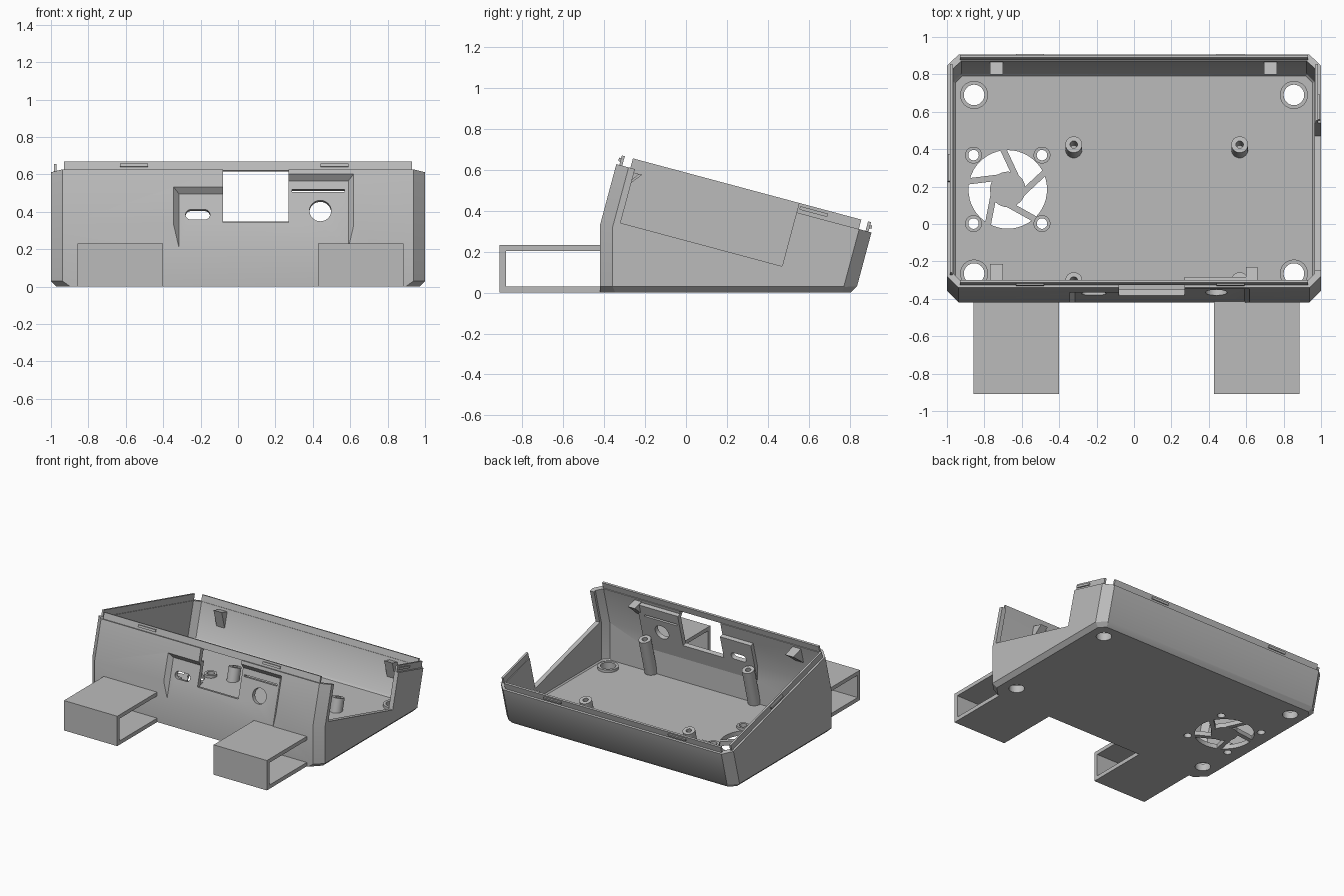
import bpy, bmesh, math
from mathutils import Matrix, Vector

cube = bpy.data.objects.get("Cube")
if cube:
    bpy.data.objects.remove(cube)

GREY = (0.5, 0.5, 0.5, 1)
mat = bpy.data.materials.new("grey plastic")
mat.use_nodes = True
mat.diffuse_color = GREY
mat.node_tree.nodes["Principled BSDF"].inputs["Base Color"].default_value = GREY

# Tilted frame: x, u runs back along the lid, n points out of the lid
TILT = Matrix.Rotation(math.radians(-15), 4, 'X')
FLAT = Matrix.Identity(4)
U = TILT @ Vector((0, 1, 0))
N = TILT @ Vector((0, 0, 1))
X, Y, Z = Vector((1, 0, 0)), Vector((0, 1, 0)), Vector((0, 0, 1))


def finish(name, bm, frame=FLAT):
    bm.transform(frame)
    bmesh.ops.recalc_face_normals(bm, faces=bm.faces)
    me = bpy.data.meshes.new(name)
    bm.to_mesh(me)
    bm.free()
    me.materials.append(mat)
    ob = bpy.data.objects.new(name, me)
    bpy.context.collection.objects.link(ob)
    return ob


def slice_off(bm, normal, dist):
    """Keep the part of a closed solid where normal . p <= dist."""
    geom = bm.verts[:] + bm.edges[:] + bm.faces[:]
    cut = bmesh.ops.bisect_plane(bm, geom=geom, plane_co=normal * dist,
                                 plane_no=normal, clear_outer=True)["geom_cut"]
    edges = [e for e in cut if isinstance(e, bmesh.types.BMEdge)]
    if edges:
        bmesh.ops.edgeloop_fill(bm, edges=edges)


def convex(name, planes):
    bm = bmesh.new()
    bmesh.ops.create_cube(bm, size=6)
    for normal, dist in planes:
        slice_off(bm, normal, dist)
    return finish(name, bm)


def box(name, x, y, z, frame=FLAT):
    bm = bmesh.new()
    bmesh.ops.create_cube(bm, size=1)
    for v in bm.verts:
        v.co = [r[0] if c < 0 else r[1] for c, r in zip(v.co, (x, y, z))]
    return finish(name, bm, frame)


def cylinder(name, r, lo, hi, frame, sides=32, planes=()):
    bm = bmesh.new()
    bmesh.ops.create_cone(bm, cap_ends=True, segments=sides, radius1=r, radius2=r, depth=hi - lo)
    bm.transform(frame @ Matrix.Translation((0, 0, (lo + hi) / 2)))
    for normal, dist in planes:
        slice_off(bm, normal, dist)
    return finish(name, bm)


def loft(name, ring_a, ring_b, frame):
    """Closed solid between two matching rings of points."""
    bm = bmesh.new()
    a = [bm.verts.new(p) for p in ring_a]
    b = [bm.verts.new(p) for p in ring_b]
    bm.faces.new(a)
    bm.faces.new(b)
    for i in range(len(a)):
        j = (i + 1) % len(a)
        bm.faces.new((a[i], a[j], b[j], b[i]))
    return finish(name, bm, frame)


def boolean(ob, tools, op='DIFFERENCE'):
    for t in tools:
        m = ob.modifiers.new("cut", 'BOOLEAN')
        m.operation, m.solver, m.object = op, 'EXACT', t
    bpy.context.view_layer.update()
    dg = bpy.context.evaluated_depsgraph_get()
    me = bpy.data.meshes.new_from_object(ob.evaluated_get(dg))
    ob.modifiers.clear()
    ob.data = me
    for t in tools:
        bpy.data.objects.remove(t)
    return ob


def at(x, y, z=0):
    return Matrix.Translation((x, y, z))


# Case shell: a tilted eight-sided prism cut by the ground and an upright front
FRONT, BACK, TOP, WALL, CH = -0.491, 0.799, 0.518, 0.035, 0.062


def case_planes(t, top):
    raw = [(-Z, 0), (-Y, 0.42), (-U, -FRONT), (U, BACK), (Y - Z, 0.805)]
    for s in (X, -X):
        raw += [(s, 1), (s - Z, 0.97), (s + U, 1 + BACK - CH), (s - U, 1 - FRONT - CH),
                (s - Y, 1.42 - CH), (s + Y - 1.41 * Z, 1.731), (s - Y - 1.41 * Z, 1.316)]
    return [(v.normalized(), d / v.length - t) for v, d in raw] + [(N, top)]


case = convex("case_shell", case_planes(0, TOP))
boolean(case, [convex("hollow", case_planes(WALL, 1))])


# Connector panel recessed in the front wall, with thicker material behind it
def panel_ring(u, grow, low):
    l, r, step, lo_top, hi_top = -0.315 - grow, 0.59 + grow, 0.27 - grow, 0.39 + grow, 0.463 + grow
    return [(l, u, low), (r, u, low), (r, u, hi_top), (step, u, hi_top),
            (step, u, lo_top), (l, u, lo_top)]


backing = loft("panel_backing", panel_ring(-0.462, 0.03, 0.11), panel_ring(-0.425, 0.03, 0.11), TILT)
boolean(case, [backing], 'UNION')

ACROSS = TILT @ Matrix.Rotation(math.radians(90), 4, 'X')


def panel_hole(x, n, r):
    frame = TILT @ at(x, 0, n) @ Matrix.Rotation(math.radians(90), 4, 'X')
    return cylinder("panel_hole", r, 0.38, 0.6, frame)


cutters = [
    loft("recess", panel_ring(-0.52, 0.055, 0), panel_ring(-0.459, 0, 0), TILT),
    box("window", (-0.08, 0.27), (-0.6, -0.38), (0.232, 0.6), TILT),
    box("slot", (0.29, 0.57), (-0.6, -0.38), (0.402, 0.416), TILT),
    panel_hole(0.44, 0.297, 0.058),
    panel_hole(-0.252, 0.276, 0.028),
    panel_hole(-0.178, 0.276, 0.028),
    box("pill_middle", (-0.252, -0.178), (-0.6, -0.38), (0.248, 0.304), TILT),
    box("side_opening", (0.9, 1.1), (-0.397, 0.42), (0.246, 0.8), TILT),
]

# Floor holes with raised rings
FAN = (-0.675, 0.185)
floor_holes = [(sx * 0.855, y, 0.055, 0.075) for sx in (-1, 1) for y in (0.69, -0.265)]
floor_holes += [(FAN[0] + sx * 0.183, FAN[1] + sy * 0.183, 0.028, 0.045)
                for sx in (-1, 1) for sy in (-1, 1)]
for x, y, r, rim in floor_holes:
    cutters.append(cylinder("floor_hole", r, -0.1, 0.1, at(x, y)))
    ring = cylinder("floor_ring", rim, 0.03, 0.055, at(x, y))
    boolean(ring, [cylinder("bore", r, -0.1, 0.1, at(x, y))])
cutters.append(cylinder("fan_hole", 0.21, -0.1, 0.1, at(*FAN), 48))
boolean(case, cutters)

# Fan guard: hub with slanted spokes
cylinder("fan_hub", 0.095, 0, WALL, at(*FAN))
for k in range(5):
    turn = Matrix.Rotation(math.radians(115 + 72 * k), 4, 'Z')
    box("fan_spoke", (0.03, 0.203), (-0.085, -0.052), (0.001, WALL - 0.001), at(*FAN) @ turn)

# Board posts standing square to the tilted lid
for x in (-0.322, 0.565):
    for u in (-0.375, 0.377):
        frame = TILT @ at(x, u)
        post = cylinder("board_post", 0.045, -0.3, 0.235, frame, 32,
                        [(-Z, -0.02), (-Y, 0.41)])
        boolean(post, [cylinder("bore", 0.02, 0.13, 0.4, frame, 24)])

# Lip strips along the rim, with snap ridges
LIP = (0.515, 0.566)
RIDGE = (0.535, 0.552)
IN, OUT, BUMP = 0.03, 0.015, 0.005
for name, edge, s in (("front_lip", FRONT, 1), ("back_lip", BACK, -1)):
    box(name, (-0.93, 0.93), sorted((edge + s * OUT, edge + s * IN)), LIP, TILT)
    for x in (-0.555, 0.515):
        box("snap_ridge", (x - 0.075, x + 0.075),
            sorted((edge + s * BUMP, edge + s * 0.02)), RIDGE, TILT)
for name, s, start, ridge in (("right_lip", -1, -0.42, (0.09, 0.24)),
                              ("left_lip", 1, 0.42, (0.43, 0.57))):
    box(name, sorted((s * (1 - OUT), s * (1 - IN))), (start, 0.735), LIP, TILT)
    box("snap_ridge", sorted((s * (1 - BUMP), s * 0.98)), ridge, RIDGE, TILT)

# Wedge catches inside the front and back walls
for x, w, wall, reach in ((-0.735, 0.035, FRONT + 0.03, 0.105), (0.63, 0.03, FRONT + 0.03, 0.09),
                          (-0.735, 0.035, BACK - 0.03, -0.075), (0.73, 0.035, BACK - 0.03, -0.075)):
    tri = [(wall, 0.5), (wall + reach, 0.5), (wall, 0.37)]
    loft("wedge_catch", [(x - w, *p) for p in tri], [(x + w, *p) for p in tri], TILT)

# Square tube feet in front, open at the sides
for x in ((-0.858, -0.4), (0.428, 0.885)):
    foot = box("front_foot", x, (-0.91, -0.415), (0, 0.232))
    boolean(foot, [box("tube", (x[0] - 0.1, x[1] + 0.1), (-0.88, -0.3), (0.03, 0.203))])

# Smooth the round parts, keep edges sharp
bpy.ops.object.select_all(action='DESELECT')
for ob in bpy.context.collection.objects:
    if ob.type == 'MESH':
        ob.select_set(True)
        bpy.context.view_layer.objects.active = ob
bpy.ops.object.shade_smooth_by_angle(angle=math.radians(30))
